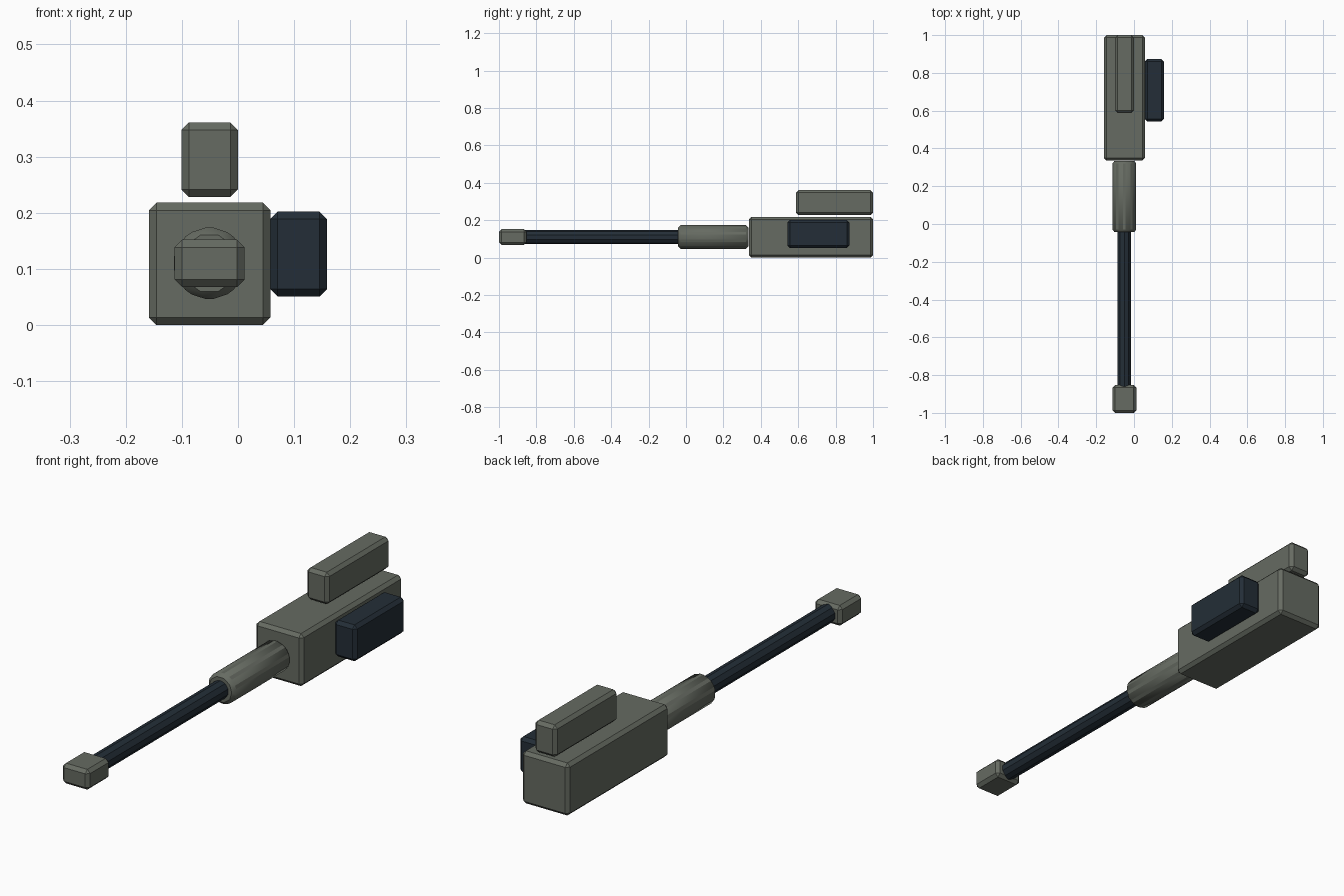
import bpy, bmesh, math

if "Cube" in bpy.data.objects:
    bpy.data.objects.remove(bpy.data.objects["Cube"])

CX, CZ = -0.051, 0.110   # bore axis
BEVEL = 0.0135


def material(name, rgb):
    m = bpy.data.materials.new(name)
    m.diffuse_color = (*rgb, 1.0)
    m.use_nodes = True
    m.node_tree.nodes["Principled BSDF"].inputs["Base Color"].default_value = m.diffuse_color
    return m


GREY = material("olive grey", (0.133, 0.147, 0.122))
DARK = material("dark blue steel", (0.017, 0.027, 0.038))


def finish(name, bm, mat, bevel, smooth=False):
    bmesh.ops.recalc_face_normals(bm, faces=bm.faces)
    me = bpy.data.meshes.new(name)
    bm.to_mesh(me)
    bm.free()
    me.materials.append(mat)
    ob = bpy.data.objects.new(name, me)
    bpy.context.collection.objects.link(ob)
    if bevel:
        mod = ob.modifiers.new("chamfer", 'BEVEL')
        mod.width = BEVEL
        mod.segments = 1
        mod.limit_method = 'ANGLE'
        mod.angle_limit = math.radians(30)
    if smooth:
        bpy.context.view_layer.objects.active = ob
        ob.select_set(True)
        bpy.ops.object.shade_smooth_by_angle(angle=math.radians(25))
        ob.select_set(False)
    return ob


def box(name, x, y, z, mat):
    bm = bmesh.new()
    bmesh.ops.create_cube(bm, size=1)
    for v in bm.verts:
        for i, (lo, hi) in enumerate((x, y, z)):
            v.co[i] = hi if v.co[i] > 0 else lo
    return finish(name, bm, mat, True)


def tube(name, radius, y, phase, mat, bevel, smooth=False):
    # ten-sided prism along y
    bm = bmesh.new()
    ring = []
    for k in range(10):
        a = k * math.tau / 10 + phase
        ring.append(bm.verts.new((CX + radius * math.cos(a), y[0], CZ + radius * math.sin(a))))
    face = bm.faces.new(ring)
    ext = bmesh.ops.extrude_face_region(bm, geom=[face], use_keep_orig=True)
    for g in ext["geom"]:
        if isinstance(g, bmesh.types.BMVert):
            g.co.y = y[1]
    return finish(name, bm, mat, bevel, smooth)


# main body, top block and side block
box("receiver", (-0.159, 0.058), (0.336, 1.0), (0.0, 0.218), GREY)
box("top_sight", (-0.101, 0.0), (0.588, 1.0), (0.228, 0.361), GREY)
box("side_magazine", (0.057, 0.159), (0.543, 0.873), (0.051, 0.202), DARK)

# barrel assembly
tube("barrel_sleeve", 0.0668, (-0.043, 0.334), 0.0, GREY, True, True)
tube("barrel", 0.0375, (-0.90, 0.10), math.pi / 10, DARK, False)
box("muzzle_block", (-0.113, 0.012), (-1.0, -0.853), (0.068, 0.152), GREY)
